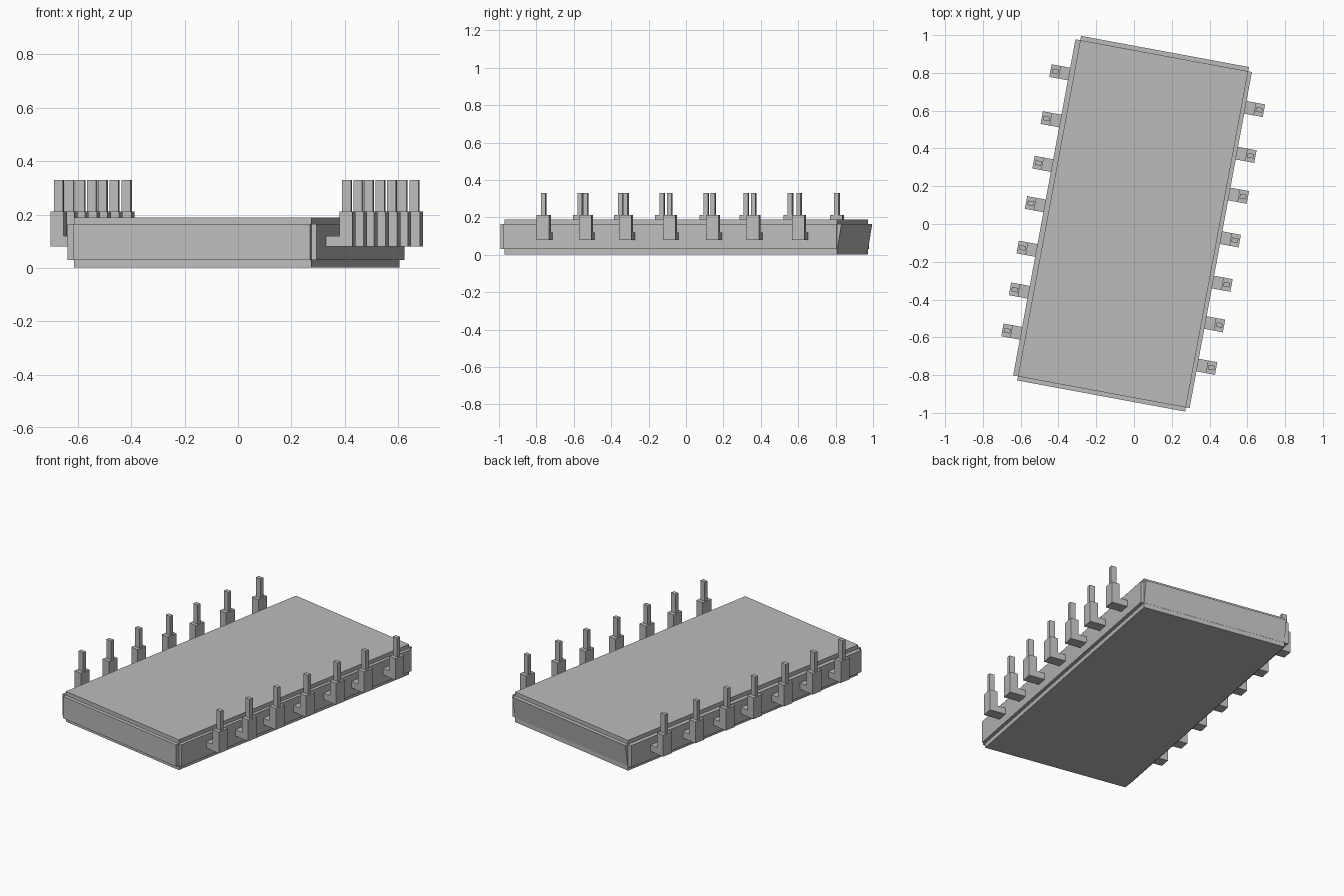
import bpy, math
from mathutils import Matrix

if "Cube" in bpy.data.objects:
    bpy.data.objects.remove(bpy.data.objects["Cube"])

TURN = Matrix.Rotation(math.radians(-10.5), 4, 'Z')
grey = bpy.data.materials.new("plain grey")
grey.diffuse_color = (0.5, 0.5, 0.5, 1)
grey.use_nodes = True
grey.node_tree.nodes["Principled BSDF"].inputs["Base Color"].default_value = grey.diffuse_color


def box_data(x0, x1, y0, y1, z0, z1):
    verts = [(x, y, z) for z in (z0, z1) for x, y in ((x0, y0), (x1, y0), (x1, y1), (x0, y1))]
    faces = [(3, 2, 1, 0), (4, 5, 6, 7), (0, 1, 5, 4), (1, 2, 6, 5), (2, 3, 7, 6), (3, 0, 4, 7)]
    return verts, faces


def make(name, boxes):
    """One object from several boxes, turned with the whole chip."""
    verts, faces = [], []
    for bv, bf in boxes:
        n = len(verts)
        verts += bv
        faces += [tuple(i + n for i in f) for f in bf]
    mesh = bpy.data.meshes.new(name)
    mesh.from_pydata(verts, [], faces)
    mesh.transform(TURN)
    mesh.materials.append(grey)
    obj = bpy.data.objects.new(name, mesh)
    bpy.context.collection.objects.link(obj)
    return obj


# Chip body with raised plates on its sides
XL, XR, YE = -0.457, 0.447, 0.905
make("body", [box_data(XL, XR, -YE, YE, 0.002, 0.189)])
make("left_plate", [box_data(-0.483, XL, -YE, YE, 0.03, 0.165)])
make("right_plate", [box_data(XR, 0.467, -YE, YE, 0.03, 0.165)])
make("front_plate", [box_data(XL, XR, -0.927, -YE, 0.03, 0.165)])

# Back plate leans in towards its lower edge
verts, faces = box_data(XL, XR, YE, 0.928, 0.03, 0.165)
verts = [(x, YE + 0.001 if (z < 0.1 and y > YE) else y, z) for x, y, z in verts]
make("back_plate", [(verts, faces)])

# Pins: a foot leaving the body, an upright block and a thin tip
W = 0.034


def pin(name, side, root, y):
    def part(a, b, w, z0, z1):
        xs = sorted((root + side * a, root + side * b))
        return box_data(xs[0], xs[1], y - w, y + w, z0, z1)
    make(name, [part(0, 0.05, W, 0.08, 0.12),
                part(0.05, 0.1, W, 0.08, 0.212),
                part(0.057, 0.091, 0.012, 0.212, 0.33)])


LEFT_Y = (0.718, 0.465, 0.225, 0.008, -0.232, -0.457, -0.678)
RIGHT_Y = (0.715, 0.468, 0.248, 0.013, -0.226, -0.444, -0.673)
for i, (ly, ry) in enumerate(zip(LEFT_Y, RIGHT_Y), 1):
    pin(f"left_pin_{i}", -1, -0.483, ly)
    pin(f"right_pin_{i}", 1, 0.467, ry)
